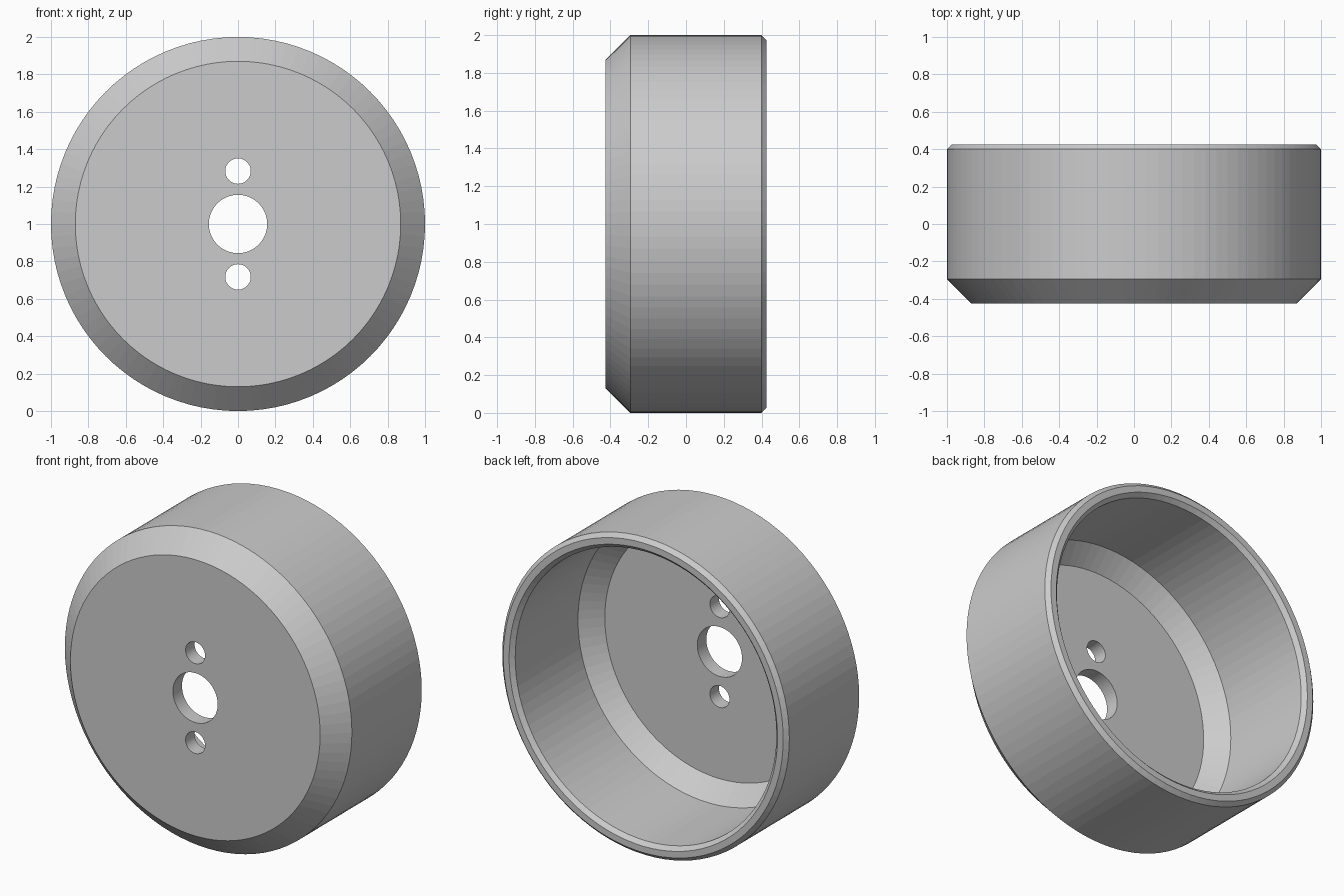
import bpy, bmesh, math

if "Cube" in bpy.data.objects:
    bpy.data.objects.remove(bpy.data.objects["Cube"])

SIDES = 96
CENTRE_Z = 1.0

# Closed wall cross-section (radius, y), spun about the y axis
profile = [(0.87, -0.425), (1.0, -0.295), (1.0, 0.4), (0.975, 0.425),
           (0.935, 0.425), (0.91, 0.4), (0.91, -0.225), (0.80, -0.335)]


def lathe(name, points):
    bm = bmesh.new()
    rings = []
    for r, y in points:
        rings.append([bm.verts.new((r * math.cos(a), y, CENTRE_Z + r * math.sin(a)))
                      for a in (2 * math.pi * i / SIDES for i in range(SIDES))])
    for a, b in zip(rings, rings[1:]):
        for i in range(SIDES):
            j = (i + 1) % SIDES
            bm.faces.new((a[i], a[j], b[j], b[i]))
    # Flat outer face and inner floor
    bm.faces.new(rings[0])
    bm.faces.new(rings[-1])
    bmesh.ops.recalc_face_normals(bm, faces=bm.faces[:])
    mesh = bpy.data.meshes.new(name)
    bm.to_mesh(mesh)
    bm.free()
    ob = bpy.data.objects.new(name, mesh)
    bpy.context.collection.objects.link(ob)
    return ob


def drill(target, name, radius, z, sides):
    bpy.ops.mesh.primitive_cylinder_add(vertices=sides, radius=radius, depth=0.4,
                                        location=(0, -0.4, z),
                                        rotation=(math.pi / 2, 0, 0))
    cutter = bpy.context.object
    cutter.name = name
    mod = target.modifiers.new(name, 'BOOLEAN')
    mod.operation = 'DIFFERENCE'
    mod.solver = 'EXACT'
    mod.object = cutter
    bpy.context.view_layer.objects.active = target
    bpy.ops.object.modifier_apply(modifier=mod.name)
    bpy.data.objects.remove(cutter)


# Hollow cup with chamfered front and rim
cup = lathe("cup_shell", profile)

# Central bore and the pair of fixing holes
drill(cup, "centre_hole", 0.156, CENTRE_Z, 64)
for side in (-1, 1):
    drill(cup, "fixing_hole", 0.068, CENTRE_Z + side * 0.283, 48)
